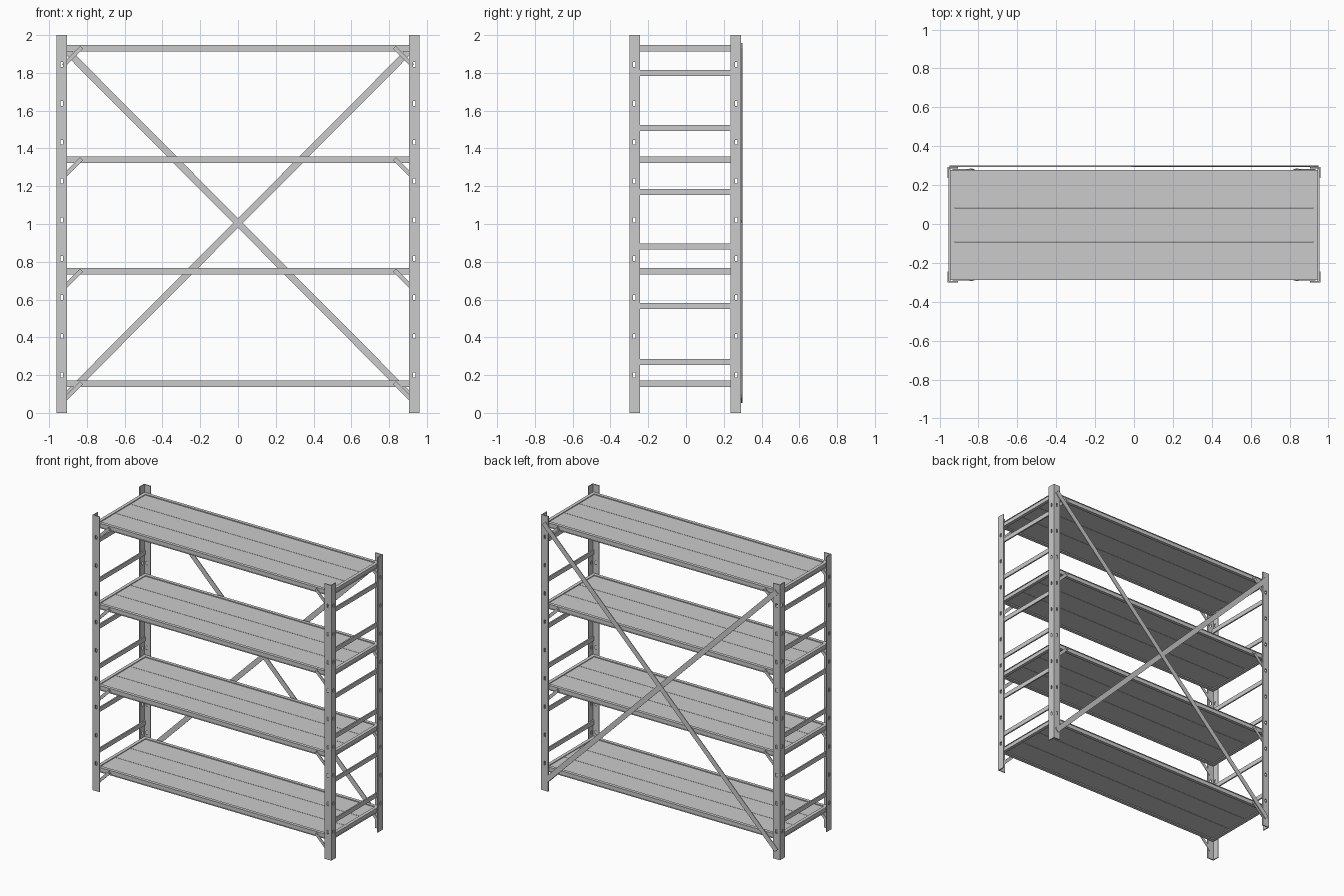
import bpy, bmesh, math
from mathutils import Matrix, Vector

if "Cube" in bpy.data.objects:
    bpy.data.objects.remove(bpy.data.objects["Cube"])

CY = -0.004                      # rack centre in y (cross brace sits behind it)
PX, PY = 0.96, 0.296             # outer half sizes of the posts
BX, BY = 0.947, 0.283            # outer half sizes of the shelf frames
SHELVES = [0.155, 0.75, 1.34, 1.93]
RUNGS = [0.27, 0.565, 0.88, 1.17, 1.508, 1.80]


def finish(name, bm):
    bmesh.ops.recalc_face_normals(bm, faces=bm.faces)
    me = bpy.data.meshes.new(name)
    bm.to_mesh(me)
    bm.free()
    ob = bpy.data.objects.new(name, me)
    bpy.context.collection.objects.link(ob)
    return ob


def add_box(bm, c, s, rot=None):
    m = Matrix.Translation(c) @ (rot or Matrix()) @ Matrix.Diagonal((*s, 1))
    bmesh.ops.create_cube(bm, size=1, matrix=m)


def box(name, c, s, rot=None):
    bm = bmesh.new()
    add_box(bm, c, s, rot)
    return finish(name, bm)


def add_cyl(bm, c, r, depth, axis):
    rot = Matrix.Rotation(math.pi / 2, 4, 'X' if axis == 'y' else 'Y')
    bmesh.ops.create_cone(bm, cap_ends=True, segments=12, radius1=r, radius2=r,
                          depth=depth, matrix=Matrix.Translation(c) @ rot)


def strap(name, a, b, y, width, thick):
    """Flat bar in an xz plane from a to b."""
    a, b = Vector(a), Vector(b)
    d = b - a
    rot = Matrix.Rotation(-math.atan2(d.y, d.x), 4, 'Y')
    m = (a + b) / 2
    return box(name, (m.x, y, m.y), (d.length, thick, width), rot)


# slotted angle posts
W, T = 0.056, 0.007
for sx in (-1, 1):
    for sy in (-1, 1):
        prof = [(0, 0), (W, 0), (W, T), (T, T), (T, W), (0, W)]
        bm = bmesh.new()
        f = bm.faces.new([bm.verts.new((sx * (PX - u), CY + sy * (PY - v), 0)) for u, v in prof])
        r = bmesh.ops.extrude_face_region(bm, geom=[f])
        bmesh.ops.translate(bm, vec=(0, 0, 2),
                            verts=[v for v in r['geom'] if isinstance(v, bmesh.types.BMVert)])
        post = finish("corner_post", bm)
        cut = bmesh.new()
        for i in range(9):
            z = 0.20 + i * 0.2055
            add_box(cut, (sx * (PX - 0.028), CY + sy * PY, z), (0.013, 0.02, 0.026))
            add_box(cut, (sx * PX, CY + sy * (PY - 0.026), z), (0.02, 0.013, 0.026))
        cutter = finish("slot_cutter", cut)
        cutter.hide_render = True
        cutter.hide_set(True)
        mod = post.modifiers.new("slots", 'BOOLEAN')
        mod.object = cutter
        mod.solver = 'EXACT'

# shelves: mitred channel frame, three deck planks, corner gussets
for z in SHELVES:
    h = 0.0175
    prof = [(0, h), (0.024, h), (0.024, -h), (0, -h),
            (0, -h + 0.004), (0.005, -h + 0.004), (0.005, h - 0.004), (0, h - 0.004)]
    bm = bmesh.new()
    rings = [[bm.verts.new((sx * (BX - i), CY + sy * (BY - i), z + dz)) for i, dz in prof]
             for sx, sy in ((-1, -1), (1, -1), (1, 1), (-1, 1))]
    n = len(prof)
    for k in range(4):
        a, b = rings[k], rings[(k + 1) % 4]
        for i in range(n):
            j = (i + 1) % n
            bm.faces.new((a[i], a[j], b[j], b[i]))
    finish("shelf_frame", bm)

    inner = 2 * (BY - 0.024)
    pw = inner / 3
    for i in (-1, 0, 1):
        box("deck_plank", (0, CY + i * pw, z + 0.001),
            (2 * (BX - 0.024), pw - 0.0025, 0.022))

    bolts = bmesh.new()
    for sx in (-1, 1):
        for sy in (-1, 1):
            y = CY + sy * (BY + 0.002)
            strap("corner_gusset", (sx * 0.925, z - 0.092), (sx * 0.828, z + 0.005),
                  y, 0.022, 0.004)
            add_cyl(bolts, (sx * 0.838, y + sy * 0.002, z - 0.004), 0.007, 0.006, 'y')
    finish("gusset_bolts", bolts)

# ladder rungs on both ends
for sx in (-1, 1):
    for z in RUNGS:
        box("end_rung", (sx * 0.948, CY, z), (0.010, 2 * (PY - T), 0.032))

# crossed back braces
yb = CY + PY
strap("back_brace_a", (-0.935, 1.945), (0.935, 0.065), yb + 0.0025, 0.036, 0.005)
strap("back_brace_b", (-0.935, 0.065), (0.935, 1.945), yb + 0.0055, 0.036, 0.005)
